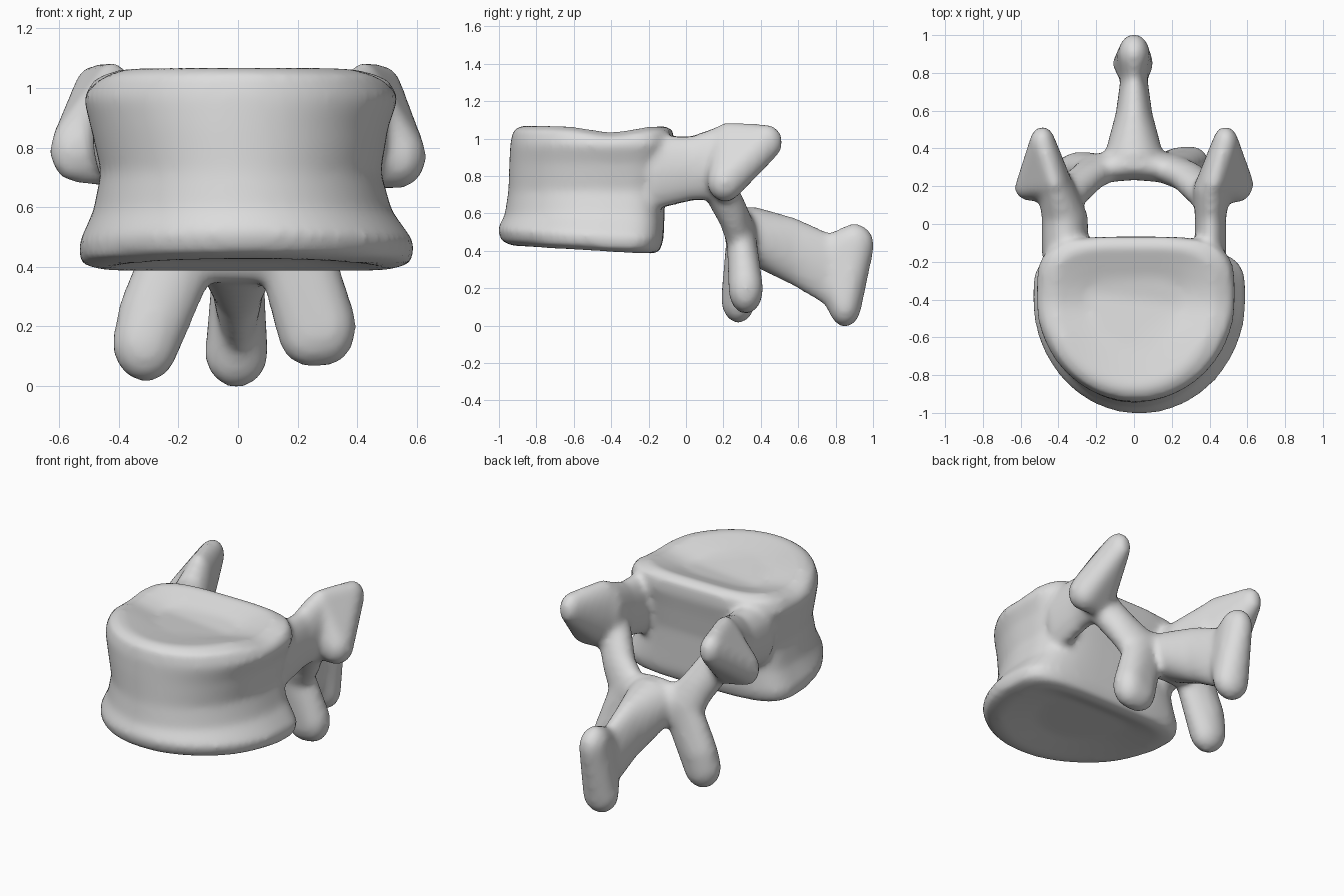
import bpy, bmesh, math
from mathutils import Matrix

cube = bpy.data.objects.get("Cube")
if cube:
    bpy.data.objects.remove(cube)

GREY = (0.72, 0.72, 0.72, 1)
bone = bpy.data.materials.new("bone_grey")
bone.use_nodes = True
bone.diffuse_color = GREY
bone.node_tree.nodes["Principled BSDF"].inputs["Base Color"].default_value = GREY

GROW = 0.008          # allowance for the softening of the rounded parts
shells = bmesh.new()  # all overlapping parts, fused at the end


def add_to_shells(bm):
    bmesh.ops.recalc_face_normals(bm, faces=bm.faces)
    part = bpy.data.meshes.new("part")
    bm.to_mesh(part)
    bm.free()
    shells.from_mesh(part)
    bpy.data.meshes.remove(part)


def blob(*balls):
    """Convex hull around ellipsoids given as (x, y, z, rx, ry, rz)."""
    bm = bmesh.new()
    for x, y, z, *radii in balls:
        size = Matrix.Diagonal([r + GROW for r in radii] + [1])
        place = Matrix.Translation((x, y, z)) @ size
        bmesh.ops.create_icosphere(bm, subdivisions=3, radius=1, matrix=place)
    bmesh.ops.delete(bm, geom=bm.edges[:] + bm.faces[:], context='EDGES_FACES')
    bmesh.ops.convex_hull(bm, input=bm.verts[:])
    loose = [v for v in bm.verts if not v.link_faces]
    bmesh.ops.delete(bm, geom=loose, context='VERTS')
    add_to_shells(bm)


def chain(*balls):
    for a, b in zip(balls, balls[1:]):
        blob(a, b)


def spow(value, power):
    return math.copysign(abs(value) ** power, value)


# Body: stacked D-shaped rings (z, half width, x shift, front y, back y)
RINGS = [
    (0.44, 0.26, 0.02, -0.70, -0.30),
    (0.405, 0.47, 0.025, -0.91, -0.19),
    (0.425, 0.555, 0.025, -0.985, -0.14),
    (0.49, 0.565, 0.03, -1.01, -0.12),
    (0.59, 0.50, 0.015, -0.97, -0.115),
    (0.72, 0.47, 0.01, -0.95, -0.11),
    (0.87, 0.50, 0.005, -0.945, -0.085),
    (0.97, 0.53, 0.01, -0.94, -0.065),
    (1.045, 0.50, 0.01, -0.925, -0.07),
    (1.072, 0.42, 0.0, -0.87, -0.12),
    (1.035, 0.24, 0.0, -0.65, -0.28),
]
STEPS = 64
bm = bmesh.new()
loops = []
for z, width, shift, front, back in RINGS:
    loop = []
    for i in range(STEPS):
        angle = 2 * math.pi * i / STEPS
        c, s = math.cos(angle), math.sin(angle)
        power = 0.52 if s > 0 else 1.0
        reach = back + 0.4 if s > 0 else -0.4 - front
        x = shift + width * spow(c, power)
        y = -0.4 + reach * spow(s, power)
        tilt = -0.06 * (y + 0.6) if z < 0.52 else 0
        dip = -0.035 * math.exp(-((y + 0.4) / 0.16) ** 2) if z > 1 else 0
        loop.append(bm.verts.new((x, y, z + tilt + dip)))
    loops.append(loop)
for low, high in zip(loops, loops[1:]):
    for i in range(STEPS):
        j = (i + 1) % STEPS
        bm.faces.new((low[i], low[j], high[j], high[i]))
bm.faces.new(loops[0][::-1])
bm.faces.new(loops[-1])
add_to_shells(bm)

# Paired parts: side, pedicle x, joint knob, and the two ends of the lower process
SIDES = (
    (-1, 0.365, (0.55, 0.19, 0.79, 0.075, 0.06, 0.10),
     (0.31, 0.28, 0.145, 0.105, 0.085, 0.125), (0.285, 0.29, 0.25, 0.11, 0.085, 0.10)),
    (1, 0.405, (0.54, 0.21, 0.77, 0.085, 0.09, 0.10),
     (0.245, 0.32, 0.18, 0.105, 0.08, 0.11), (0.30, 0.32, 0.20, 0.09, 0.085, 0.125)),
)
for side, inner, knob, foot, heel in SIDES:
    def sided(x, *rest):
        return (side * x, *rest)

    thick = 0.48 - inner
    # pedicle bridging the body and the arch
    chain(sided(inner, -0.16, 0.82, thick, 0.08, 0.19),
          sided(inner, 0.03, 0.84, thick, 0.08, 0.165),
          sided(0.41, 0.18, 0.87, 0.09, 0.09, 0.19))
    # upper joint process with its side knob
    blob(sided(0.42, 0.21, 0.875, 0.085, 0.08, 0.205),
         sided(0.485, 0.43, 0.98, 0.06, 0.08, 0.09),
         sided(*knob))
    # arch plate curving in to the middle
    plate = sided(0.18, 0.295, 0.48, 0.12, 0.07, 0.13)
    chain(sided(inner - 0.02, 0.16, 0.77, 0.095, 0.08, 0.10),
          sided(inner - 0.12, 0.25, 0.60, 0.095, 0.07, 0.11),
          plate,
          (0, 0.31, 0.49, 0.12, 0.07, 0.14))
    # lower joint process
    blob(plate, sided(*foot), sided(*heel))

# Rear spine: a tapering blade ending in a thick upright edge
chain((0, 0.36, 0.48, 0.15, 0.06, 0.15),
      (0, 0.58, 0.395, 0.09, 0.06, 0.175),
      (0, 0.76, 0.30, 0.065, 0.05, 0.19))
blob((0, 0.76, 0.30, 0.06, 0.05, 0.18),
     (0, 0.90, 0.43, 0.075, 0.10, 0.11),
     (-0.005, 0.85, 0.11, 0.10, 0.08, 0.11))

# Fuse everything into one smooth bone
raw = bpy.data.meshes.new("raw_bone")
shells.to_mesh(raw)
shells.free()
vertebra = bpy.data.objects.new("vertebra", raw)
bpy.context.scene.collection.objects.link(vertebra)
fuse = vertebra.modifiers.new("fuse", 'REMESH')
fuse.mode = 'VOXEL'
fuse.voxel_size = 0.018
soften = vertebra.modifiers.new("soften", 'SMOOTH')
soften.factor = 0.5
soften.iterations = 12
graph = bpy.context.evaluated_depsgraph_get()
final = bpy.data.meshes.new_from_object(vertebra.evaluated_get(graph))
vertebra.modifiers.clear()
vertebra.data = final
final.name = "vertebra"
bpy.data.meshes.remove(raw)

final.materials.clear()
final.materials.append(bone)
final.polygons.foreach_set("use_smooth", [True] * len(final.polygons))
final.update()
